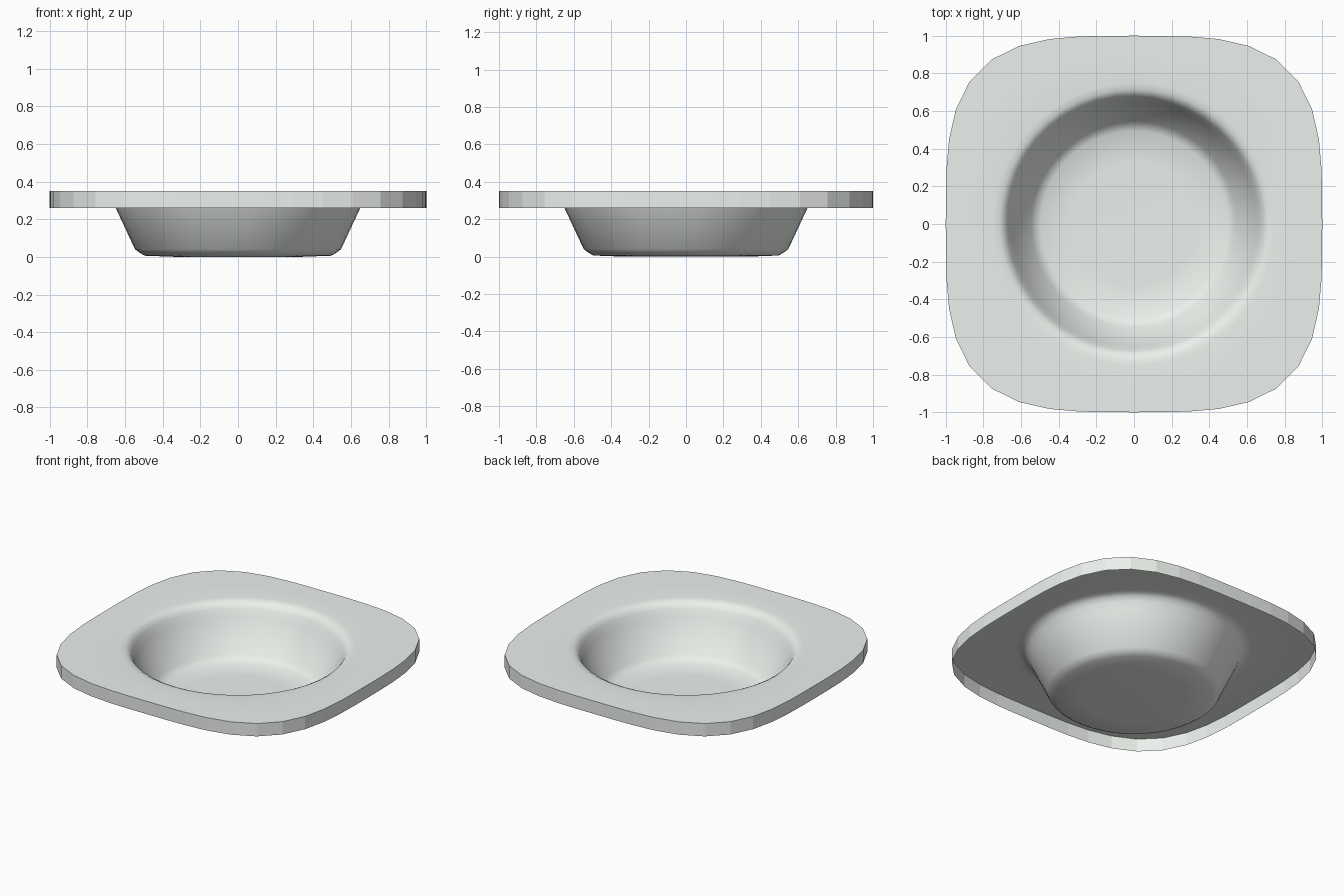
import bpy, bmesh, math

if "Cube" in bpy.data.objects:
    bpy.data.objects.remove(bpy.data.objects["Cube"])

SIDES = 44
# bowl profile (radius, height) from floor to lip
BOWL = [(0.33, 0.0), (0.495, 0.006), (0.52, 0.02), (0.547, 0.04), (0.65, 0.26),
        (0.672, 0.305), (0.69, 0.333), (0.715, 0.346), (0.75, 0.35)]
TOP, SKIRT_LOW, POWER = 0.35, 0.26, 3.5


def outline(angle):
    """Rounded-square radius in a given direction."""
    c, s = abs(math.cos(angle)), abs(math.sin(angle))
    return (c ** POWER + s ** POWER) ** (-1 / POWER)


bm = bmesh.new()
angles = [2 * math.pi * i / SIDES for i in range(SIDES)]


def ring(radius_at, z):
    return [bm.verts.new((radius_at(a) * math.cos(a), radius_at(a) * math.sin(a), z))
            for a in angles]


def bridge(lower, upper, smooth):
    for i in range(SIDES):
        j = (i + 1) % SIDES
        f = bm.faces.new((lower[i], upper[i], upper[j], lower[j]))
        f.smooth = smooth


# round bowl with flat floor
rings = [ring(lambda a, r=r: r, z) for r, z in BOWL]
bm.faces.new(rings[0]).smooth = True

# wide rim blending from the round lip to the rounded square
rings.append(ring(lambda a: 0.5 * (0.75 + outline(a)), TOP))
rings.append(ring(outline, TOP))
for lower, upper in zip(rings, rings[1:]):
    bridge(lower, upper, True)

# faceted thin skirt hanging from the rim, open underneath
bridge(rings[-1], ring(outline, SKIRT_LOW), False)
for i in range(SIDES):
    bm.edges.get((rings[-1][i], rings[-1][(i + 1) % SIDES])).smooth = False

bmesh.ops.recalc_face_normals(bm, faces=bm.faces)
bm.faces.ensure_lookup_table()
if bm.faces[0].normal.z < 0:
    bmesh.ops.reverse_faces(bm, faces=bm.faces)

mesh = bpy.data.meshes.new("rimmed_dish")
bm.to_mesh(mesh)
bm.free()
dish = bpy.data.objects.new("rimmed_dish", mesh)
bpy.context.collection.objects.link(dish)

# pale glaze
glaze = bpy.data.materials.new("pale_glaze")
glaze.diffuse_color = (0.84, 0.88, 0.84, 1)
glaze.use_nodes = True
glaze.node_tree.nodes["Principled BSDF"].inputs["Base Color"].default_value = glaze.diffuse_color
mesh.materials.append(glaze)
